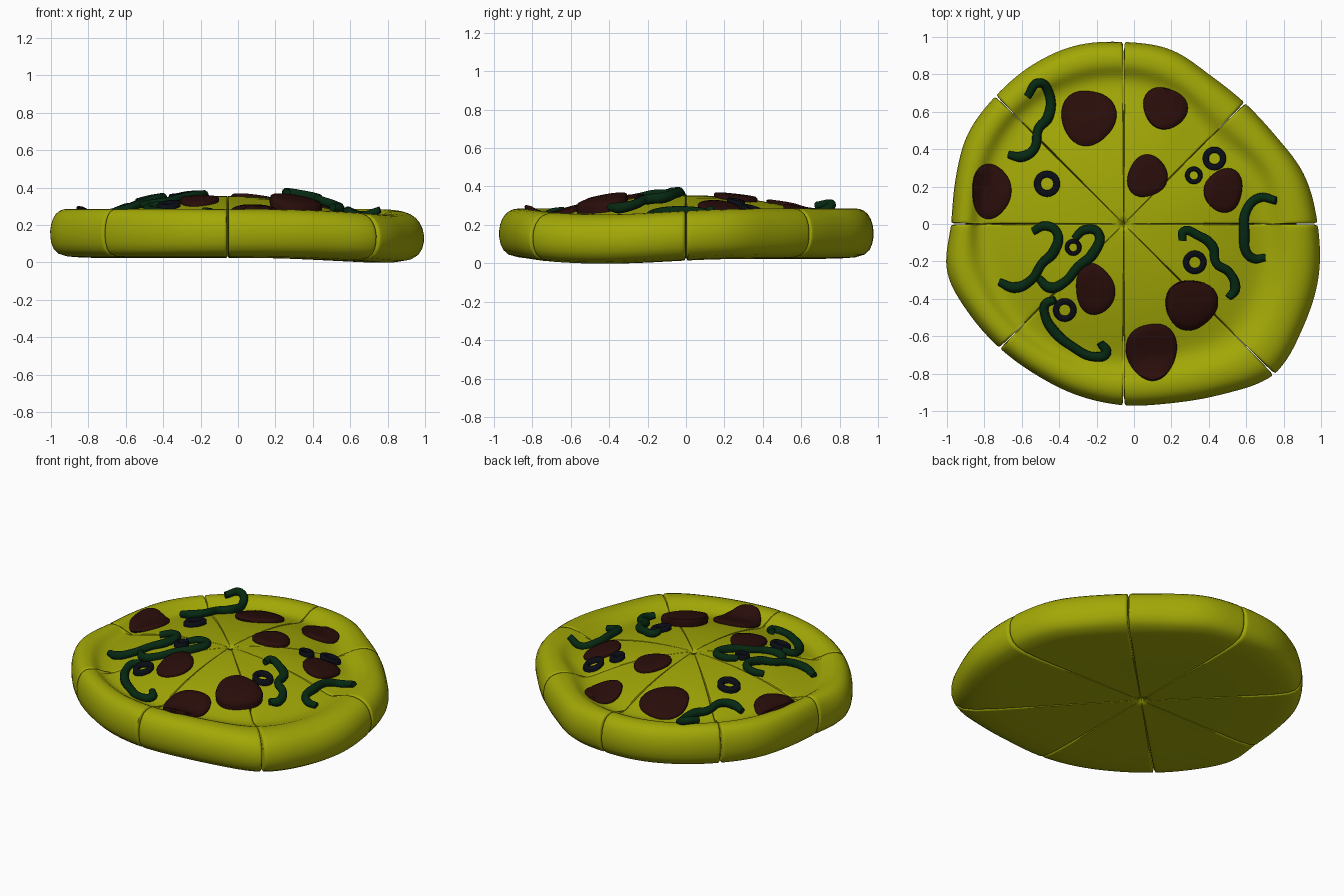
import bpy, bmesh, random
from math import sin, cos, pi, exp, radians, hypot, atan2

if "Cube" in bpy.data.objects:
    bpy.data.objects.remove(bpy.data.objects["Cube"])

random.seed(4)
CX = -0.055  # pizza centre in x

# outline radius every 15 degrees, crust valley radius every 22.5 degrees
OUTER = [1.035, 1.0, .938, .914, .919, .965, .972, .987, .98, .967, .962, .93, .922, .978, .955,
         .937, .932, .948, .968, .99, 1.05, 1.135, 1.105, 1.078]
INNER = [.74, .72, .65, .71, .75, .76, .77, .75, .75, .75, .75, .74, .73, .75, .81, .78]
# heights of the cheese as fraction of the valley radius
CHEESE = [(0, .355), (.03, .355), (.25, .35), (.5, .33), (.75, .292), (.92, .252), (1, .238)]
# crust: fraction of crust width, height
CRUST = [(.2, .248), (.36, .277), (.5, .287), (.7, .285), (.88, .263), (1.0, .205), (1.02, .135),
         (.94, .065), (.7, .025)]


def ring(vals, a):
    """Smooth periodic interpolation around the circle."""
    n = len(vals)
    f = (a / (2 * pi) % 1) * n
    i = int(f)
    t = f - i
    p0, p1, p2, p3 = (vals[(i + k) % n] for k in (-1, 0, 1, 2))
    return p1 + .5 * t * (p2 - p0 + t * (2 * p0 - 5 * p1 + 4 * p2 - p3 + t * (3 * (p1 - p2) + p3 - p0)))


def droop(a, f):
    """The rim sags at the front right."""
    d = (a - radians(-27) + pi) % (2 * pi) - pi
    return -.041 * exp(-(d / .48) ** 2) * f * f


def profile(a):
    ro, ri = ring(OUTER, a), ring(INNER, a)
    w = ro - ri
    pts = [(max(f * ri, .001), z) for f, z in CHEESE] + [(ri + f * w, z) for f, z in CRUST]
    pts += [(ri * .9, .023), (ri * .45, .026), (ri * .03, .028), (.001, .028)]
    return [(r, z + droop(a, r / ro)) for r, z in pts]


def surf(x, y):
    """Height of the pizza top at x, y."""
    r, a = hypot(x - CX, y), atan2(y, x - CX)
    p = profile(a)[:len(CHEESE) + 5]
    for (r0, z0), (r1, z1) in zip(p, p[1:]):
        if r <= r1:
            return z0 + (z1 - z0) * max(0, (r - r0) / (r1 - r0))
    return p[-1][1]


def material(name, col):
    m = bpy.data.materials.new(name)
    m.diffuse_color = (*col, 1)
    m.use_nodes = True
    m.node_tree.nodes["Principled BSDF"].inputs["Base Color"].default_value = m.diffuse_color
    return m


DOUGH = material("dough", (.36, .39, .002))
MEAT = material("sausage", (.022, .004, .003))
GREEN = material("green_pepper", (.002, .022, .006))
BLACK = material("olive", (.003, .004, .008))


def mesh_object(name, verts, faces, mat, sub=0):
    me = bpy.data.meshes.new(name)
    me.from_pydata(verts, [], faces)
    bm = bmesh.new()
    bm.from_mesh(me)
    bmesh.ops.recalc_face_normals(bm, faces=bm.faces)
    bm.to_mesh(me)
    bm.free()
    me.materials.append(mat)
    ob = bpy.data.objects.new(name, me)
    bpy.context.collection.objects.link(ob)
    bpy.ops.object.select_all(action='DESELECT')
    ob.select_set(True)
    bpy.context.view_layer.objects.active = ob
    bpy.ops.object.shade_smooth_by_angle(angle=radians(60))
    if sub:
        m = ob.modifiers.new("smooth", 'SUBSURF')
        m.levels = m.render_levels = sub


# eight slices: crust section swept through 45 degrees, ends capped
def slice_wedge(k):
    fr = [0, .008, .04] + [.04 + .92 * i / 12 for i in range(1, 12)] + [.96, .992, 1]
    verts, faces = [], []
    for j, f in enumerate(fr):
        a = (k + f) * pi / 4
        for r, z in profile(a):
            if j in (0, len(fr) - 1):  # slightly rounded cut edges
                z = .15 + (z - .15) * .95
                r = r - .008 if r > .6 else r
            verts.append((CX + r * cos(a), r * sin(a), z))
    n = len(verts) // len(fr)
    for j in range(len(fr) - 1):
        for i in range(n):
            i2 = (i + 1) % n
            faces.append((j * n + i, (j + 1) * n + i, (j + 1) * n + i2, j * n + i2))
    faces.append(tuple(range(n)))
    faces.append(tuple(range((len(fr) - 1) * n, len(fr) * n)))
    mesh_object(f"pizza_slice_{k + 1}", verts, faces, DOUGH, 1)


for k in range(8):
    slice_wedge(k)


# sausage discs draped over the cheese
def sausage(i, x, y, rx, ry, lift):
    N = 32
    p1, p2 = random.uniform(0, 6.28), random.uniform(0, 6.28)
    rows = [(.35, 1.0), (.7, .97), (.95, .85), (1, .5), (.97, -.4)]
    verts, faces = [(x, y, surf(x, y) + lift)], []
    for f, h in rows:
        for j in range(N):
            a = 2 * pi * j / N
            w = f * (1 + .05 * sin(2 * a + p1) + .05 * sin(3 * a + p2))
            px, py = x + rx * w * cos(a), y + ry * w * sin(a)
            verts.append((px, py, surf(px, py) + lift * h))
    for j in range(N):
        j2 = (j + 1) % N
        faces.append((0, 1 + j, 1 + j2))
        for q in range(len(rows) - 1):
            b = 1 + q * N
            faces.append((b + j, b + N + j, b + N + j2, b + j2))
    faces.append(tuple(1 + (len(rows) - 1) * N + j for j in range(N)))
    mesh_object(f"sausage_disc_{i + 1}", verts, faces, MEAT)


for i, s in enumerate([(-.245, .57, .14, .155, .022), (.165, .62, .115, .115, .025), (.07, .255, .105, .115, .022),
                       (.48, .18, .105, .115, .025), (-.765, .175, .11, .14, .02), (-.21, -.35, .105, .135, .022),
                       (.305, -.43, .135, .14, .055), (.095, -.68, .13, .16, .025)]):
    sausage(i, *s)

# olive rings tilted to the cheese
for i, (x, y, r) in enumerate([(-.465, .215, .07), (.43, .35, .063), (.32, .26, .047),
                               (-.325, -.125, .045), (.325, -.205, .063), (-.37, -.46, .063)]):
    sec = [(1, -.012), (1, .008), (.9, .015), (.58, .015), (.48, .008), (.48, -.012)]
    N, n = 28, len(sec)
    verts, faces = [], []
    for j in range(N):
        a = 2 * pi * j / N
        for f, h in sec:
            px, py = x + r * f * cos(a), y + r * f * sin(a)
            verts.append((px, py, surf(px, py) + .015 + h))
        for q in range(n):
            q2, j2 = (q + 1) % n, (j + 1) % N
            faces.append((j * n + q, j2 * n + q, j2 * n + q2, j * n + q2))
    mesh_object(f"olive_ring_{i + 1}", verts, faces, BLACK)

# curled pepper strips as bevelled curves: lift above the cheese, path
STRIPS = [
    (.02, [(-.57, .68), (-.51, .755), (-.455, .70), (-.46, .57), (-.51, .51), (-.535, .40), (-.60, .36), (-.67, .37)]),
    (.014, [(.76, .125), (.67, .14), (.60, .07), (.59, -.06), (.60, -.15), (.64, -.185), (.70, -.18)]),
    (.04, [(.26, -.09), (.265, -.04), (.34, -.06), (.42, -.12), (.44, -.21), (.51, -.26), (.54, -.35), (.505, -.395)]),
    (.014, [(-.54, -.04), (-.475, -.01), (-.41, -.05), (-.43, -.15), (-.49, -.21), (-.55, -.30), (-.64, -.34), (-.72, -.31)]),
    (.01, [(-.32, -.08), (-.26, -.03), (-.19, -.05), (-.22, -.16), (-.30, -.23), (-.37, -.31), (-.45, -.34), (-.51, -.29)]),
    (.014, [(-.42, -.405), (-.475, -.43), (-.475, -.49), (-.43, -.57), (-.33, -.655), (-.21, -.71), (-.15, -.69), (-.18, -.635)]),
]
for i, (lift, pts) in enumerate(STRIPS):
    cu = bpy.data.curves.new(f"pepper_strip_{i + 1}", 'CURVE')
    cu.dimensions = '3D'
    cu.bevel_depth = .026
    cu.bevel_resolution = 3
    cu.resolution_u = 6
    cu.use_fill_caps = True
    sp = cu.splines.new('BEZIER')
    sp.bezier_points.add(len(pts) - 1)
    for j, (b, (x, y)) in enumerate(zip(sp.bezier_points, pts)):
        b.co = (x, y, surf(x, y) + lift)
        b.handle_left_type = b.handle_right_type = 'AUTO'
        b.radius = .8 if j in (0, len(pts) - 1) else (1.1 if j % 3 == 0 else .95)
    cu.materials.append(GREEN)
    bpy.context.collection.objects.link(bpy.data.objects.new(cu.name, cu))
